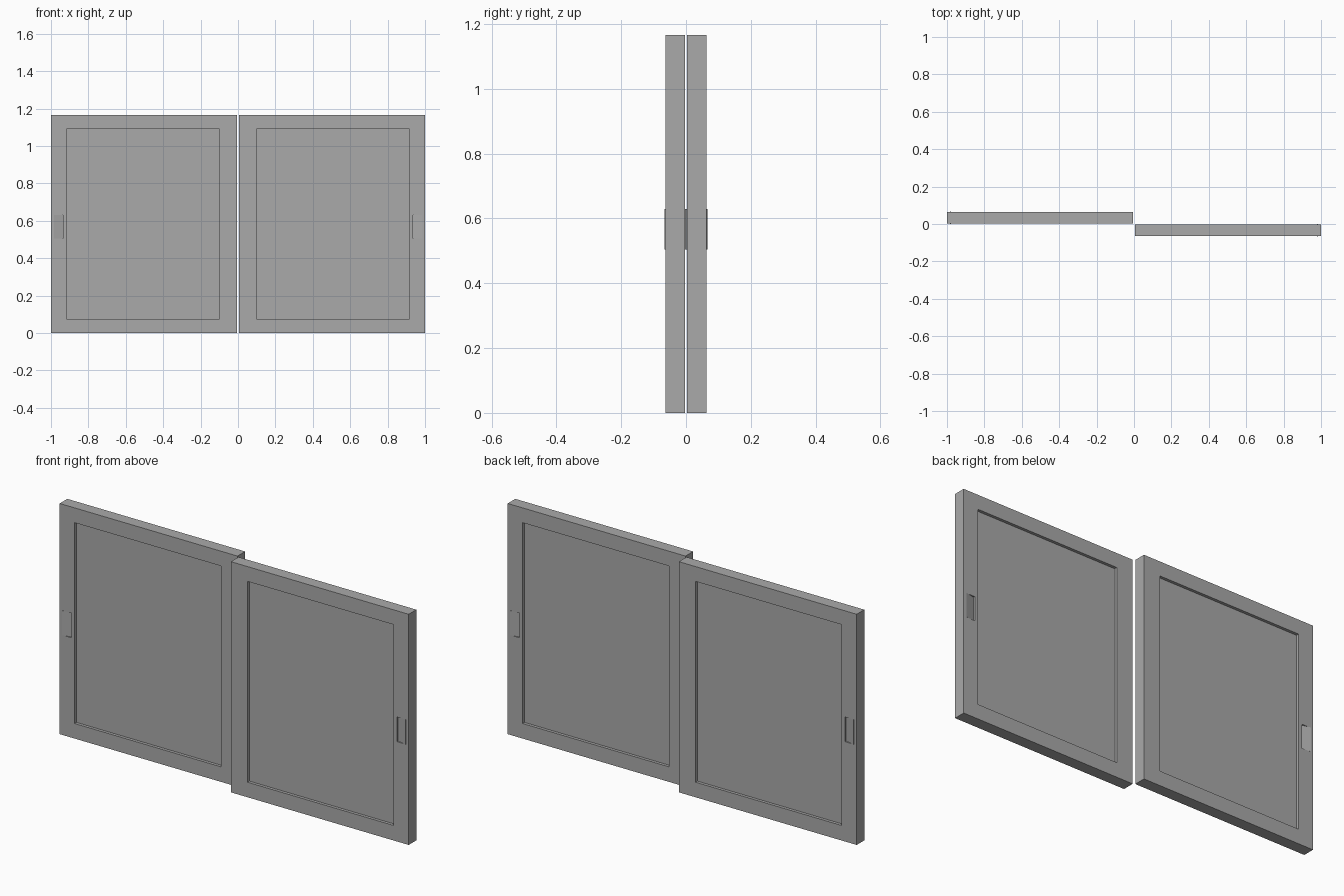
import bpy
import bmesh
from math import pi
from mathutils import Matrix

if "Cube" in bpy.data.objects:
    bpy.data.objects.remove(bpy.data.objects["Cube"], do_unlink=True)

grey = bpy.data.materials.new("mid grey")
grey.use_nodes = True
grey.diffuse_color = (0.4, 0.4, 0.4, 1)
grey.node_tree.nodes["Principled BSDF"].inputs["Base Color"].default_value = (0.4, 0.4, 0.4, 1)

HEIGHT = 1.167
HALF = 0.0305      # half the sash thickness
MID_Y = -0.0335    # centre plane of the front sash


def prism(name, outline, z0, z1):
    """Extrude an xy outline from z0 to z1."""
    bm = bmesh.new()
    face = bm.faces.new([bm.verts.new((x, y, z0)) for x, y in outline])
    up = bmesh.ops.extrude_face_region(bm, geom=[face])["geom"]
    bmesh.ops.translate(bm, vec=(0, 0, z1 - z0),
                        verts=[v for v in up if isinstance(v, bmesh.types.BMVert)])
    bmesh.ops.recalc_face_normals(bm, faces=bm.faces)
    mesh = bpy.data.meshes.new(name)
    bm.to_mesh(mesh)
    bm.free()
    mesh.materials.append(grey)
    obj = bpy.data.objects.new(name, mesh)
    bpy.context.collection.objects.link(obj)
    return obj


def box(name, x0, x1, half_y, z0, z1):
    a, b = MID_Y - half_y, MID_Y + half_y
    return prism(name, [(x0, a), (x1, a), (x1, b), (x0, b)], z0, z1)


def cut(target, cutter):
    mod = target.modifiers.new("cut", "BOOLEAN")
    mod.operation = "DIFFERENCE"
    mod.solver = "EXACT"
    mod.object = cutter
    bpy.context.view_layer.objects.active = target
    bpy.ops.object.modifier_apply(modifier=mod.name)
    bpy.data.objects.remove(cutter, do_unlink=True)


# Sash frame with the pane opening and the slot for the finger pull
frame = box("front_sash_frame", 0.005, 1.0, HALF, 0, HEIGHT)
cut(frame, box("opening_cutter", 0.098, 0.916, 0.1, 0.076, 1.092))
cut(frame, box("pull_cutter", 0.935, 0.985, 0.1, 0.505, 0.63))

# Recessed pane
pane = box("front_sash_pane", 0.098, 0.916, HALF - 0.015, 0.076, 1.092)

# Finger pull: tilted faces, sunk on the inner edge and proud on the outer edge
low, high = HALF - 0.009, HALF + 0.003
pull = prism("front_sash_finger_pull",
             [(0.935, MID_Y - low), (0.985, MID_Y - high),
              (0.985, MID_Y + high), (0.935, MID_Y + low)], 0.505, 0.63)

# Rear sash: the same parts turned half round
for part in (frame, pane, pull):
    twin = part.copy()
    twin.data = part.data.copy()
    twin.data.transform(Matrix.Rotation(pi, 4, "Z"))
    twin.name = part.name.replace("front", "rear")
    bpy.context.collection.objects.link(twin)
